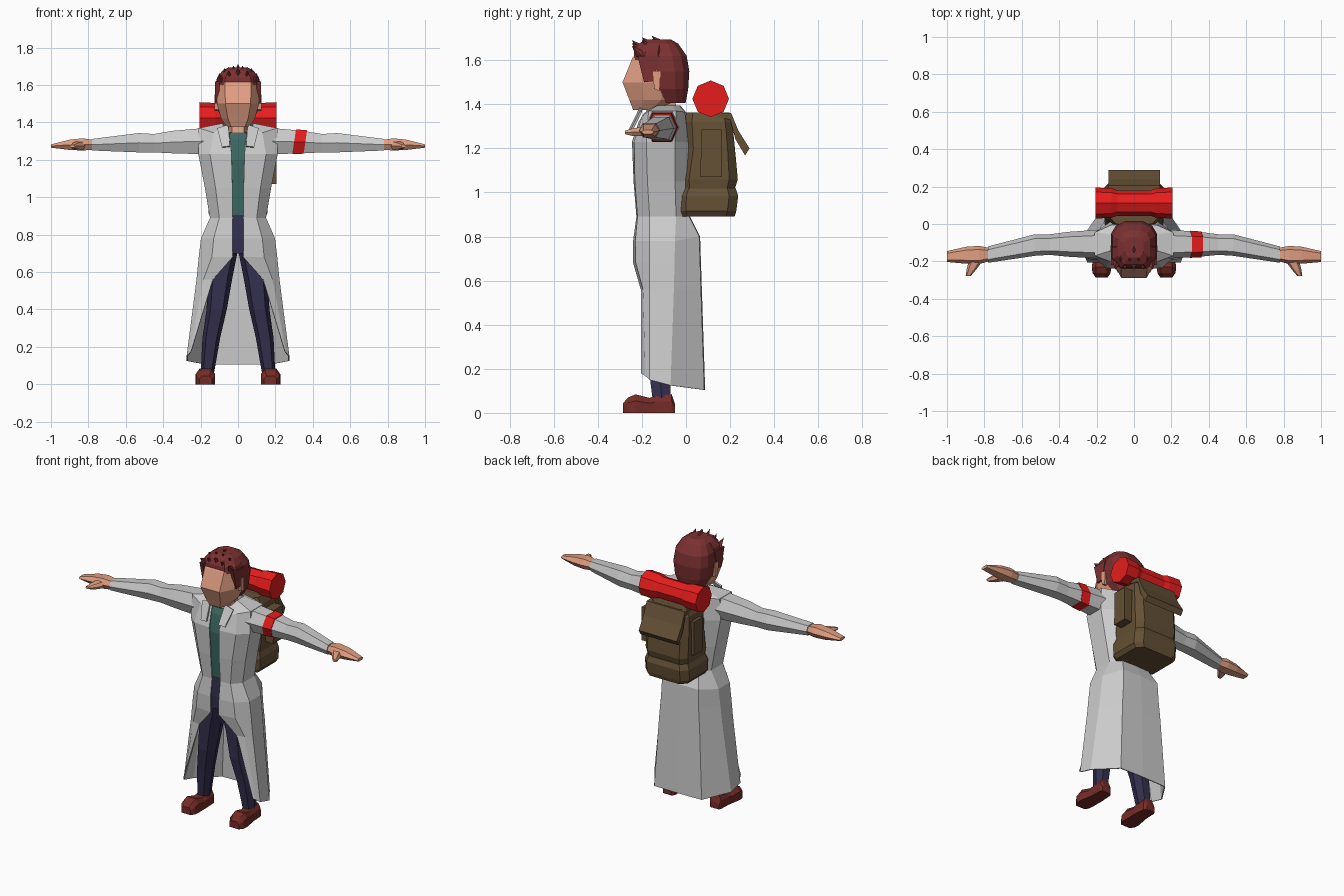
import bpy, math
from mathutils import Vector
import bmesh

COL = {
    "skin": (0.75, 0.34, 0.22, 1), "hair": (0.2, 0.03, 0.03, 1), "red": (0.8, 0.012, 0.012, 1),
    "olive": (0.13, 0.08, 0.035, 1), "navy": (0.035, 0.03, 0.08, 1), "teal": (0.045, 0.14, 0.12, 1),
    "shoe": (0.18, 0.025, 0.02, 1), "grey": None,
}
MATS = {}
for key, c in COL.items():
    if c:
        MATS[key] = bpy.data.materials.new(key)
        MATS[key].diffuse_color = c

HEX = [(-1, 0), (-.6, 1), (.6, 1), (1, 0), (.6, -1), (-.6, -1)]
BOX = [(-1, -.7), (-1, .7), (-.75, 1), (.75, 1), (1, .7), (1, -.7), (.75, -1), (-.75, -1)]
OCT = [(math.cos(i * math.pi / 4), math.sin(i * math.pi / 4)) for i in range(8)]
# head section: narrow flat face at the front, broad sides
FACE = [(-.6, -1), (.6, -1), (1, -.35), (1, .4), (.55, 1), (-.55, 1), (-1, .4), (-1, -.35)]


def make(name, verts, faces, col, mirror=False, thick=0):
    me = bpy.data.meshes.new(name)
    me.from_pydata([tuple(v) for v in verts], [], faces)
    bm = bmesh.new()
    bm.from_mesh(me)
    bmesh.ops.recalc_face_normals(bm, faces=bm.faces)
    bm.to_mesh(me)
    bm.free()
    ob = bpy.data.objects.new(name, me)
    bpy.context.collection.objects.link(ob)
    if col in MATS:
        me.materials.append(MATS[col])
    if mirror:
        ob.modifiers.new("mirror", 'MIRROR')
    if thick:
        ob.modifiers.new("solid", 'SOLIDIFY').thickness = thick
    return ob


def loft(name, axis, secs, shape, col, mirror=False):
    """secs: (position, a0, a1, b0, b1) boxes along an axis, filled with a shape."""
    n, verts, faces = len(shape), [], []
    for t, a0, a1, b0, b1 in secs:
        for u, v in shape:
            p = [(a0 + a1) / 2 + u * (a1 - a0) / 2, (b0 + b1) / 2 + v * (b1 - b0) / 2]
            p.insert("xyz".index(axis), t)
            verts.append(p)
    for r in range(len(secs) - 1):
        for i in range(n):
            j = (i + 1) % n
            faces.append((r * n + i, r * n + j, r * n + n + j, r * n + n + i))
    faces += [tuple(range(n)), tuple(range(len(verts) - n, len(verts)))]
    return make(name, verts, faces, col, mirror)


def prism(name, pts, x0, x1, col, mirror=False):
    """Side profile (y, z) extruded along x."""
    n = len(pts)
    verts = [(x, y, z) for x in (x0, x1) for y, z in pts]
    faces = [(i, (i + 1) % n, n + (i + 1) % n, n + i) for i in range(n)]
    return make(name, verts, faces + [tuple(range(n)), tuple(range(n, 2 * n))], col, mirror)


# long open coat: each row runs from the front edge round to the back centre
rows = [
    # front x, y, z | side-front x, y | side x, y0, y1 | back corner x, y | side z, back z
    (.05, -.19, 1.36, .075, -.165, .085, -.13, -.06, .05, -.03, 1.395, 1.395),
    (.042, -.215, 1.32, .13, -.2, .21, -.17, -.045, .12, -.005, 1.37, 1.365),
    (.035, -.245, 1.23, .15, -.235, .212, -.18, -.05, .13, .01, 1.23, 1.23),
    (.03, -.238, 1.05, .12, -.232, .177, -.175, -.05, .115, .018, 1.05, 1.05),
    (.03, -.225, .89, .1, -.22, .15, -.165, -.045, .1, .015, .89, .89),
    (.03, -.24, .78, .13, -.23, .198, -.165, -.05, .13, .06, .78, .8),
    (.028, -.24, .68, .14, -.228, .21, -.165, -.052, .135, .064, .68, .68),
    (.135, -.205, .56, .185, -.195, .222, -.165, -.055, .145, .068, .56, .56),
    (.25, -.205, .18, .258, -.185, .275, -.165, -.07, .17, .083, .125, .105),
]
cv = []
for fx, fy, fz, sx, sy, x, y0, y1, bx, by, sz, bz in rows:
    cv += [(fx, fy, fz), (sx, sy, (fz + sz) / 2 if fz > .3 else .168), (x, y0, sz if fz > .3 else .15),
           (x, y1, sz), (bx, by, bz), (0, by + .004, bz)]
cf = [(r * 6 + i, r * 6 + i + 1, r * 6 + i + 7, r * 6 + i + 6) for r in range(len(rows) - 1) for i in range(5)]
make("coat", cv, cf, "grey", True, .006)
make("lapel", [(.05, -.2, 1.385), (.11, -.2, 1.365), (.085, -.25, 1.265), (.042, -.256, 1.27)],
     [(0, 1, 2, 3)], "grey", True, .01)

# sleeves, with a red band on one of them
arm = [(.18, -.185, -.03, 1.23, 1.37), (.35, -.175, -.042, 1.235, 1.355), (.45, -.165, -.055, 1.24, 1.338),
       (.53, -.17, -.055, 1.24, 1.343), (.78, -.207, -.12, 1.25, 1.312)]
loft("sleeve", "x", arm, HEX, "grey", True)
band = loft("armband", "x", [(.3, -.181, -.036, 1.23, 1.363), (.36, -.178, -.04, 1.233, 1.358)], HEX, "red")
for v in band.data.vertices:
    v.co.x += (v.co.z - 1.295) * .15

# hands
loft("hand", "x", [(.76, -.195, -.13, 1.255, 1.305), (.83, -.215, -.117, 1.25, 1.315),
                   (.9, -.212, -.122, 1.253, 1.308), (1, -.203, -.145, 1.265, 1.283)], HEX, "skin", True)
loft("thumb", "y", [(-.185, .8, .88, 1.255, 1.3), (-.245, .845, .895, 1.257, 1.29),
                    (-.277, .872, .9, 1.265, 1.28)], HEX, "skin", True)

# shirt, trousers and shoes
loft("shirt", "z", [(.9, -.09, .09, -.215, -.01), (1.2, -.13, .13, -.23, -.01),
                    (1.31, -.09, .09, -.21, -.02), (1.345, -.05, .05, -.19, -.04)], BOX, "teal")
loft("trouser_hips", "z", [(.7, -.11, .11, -.215, -.01), (.78, -.13, .13, -.22, 0),
                           (.905, -.1, .1, -.217, -.01)], BOX, "navy")
loft("trouser_leg", "z", [(.05, .13, .2, -.15, -.07), (.25, .095, .19, -.175, -.07), (.4, .06, .168, -.2, -.075),
                          (.57, .03, .16, -.205, -.055), (.72, .0, .125, -.21, -.02)], HEX, "navy", True)
loft("shoe", "y", [(-.285, .14, .205, 0, .045), (-.262, .125, .222, 0, .07), (-.23, .122, .226, 0, .084),
                   (-.165, .122, .215, 0, .068), (-.14, .122, .21, 0, .076), (-.065, .127, .207, 0, .085),
                   (-.05, .14, .2, 0, .04)],
     [(-1, -1), (-1, .3), (-.6, 1), (.6, 1), (1, .3), (1, -1)], "shoe", True)

# head and neck
loft("neck", "z", [(1.31, -.055, .055, -.19, -.04), (1.45, -.05, .05, -.165, -.05)], HEX, "skin")
loft("head", "z", [(1.375, -.06, .06, -.24, -.12), (1.42, -.09, .09, -.257, -.05), (1.5, -.113, .113, -.288, -.03),
                   (1.61, -.115, .115, -.243, -.03), (1.66, -.09, .09, -.2, -.05)], FACE, "skin")
prism("ear", [(-.145, 1.47), (-.15, 1.55), (-.115, 1.55), (-.12, 1.46)], .105, .125, "skin", True)

# hair: back shell, front cap, sideburns and forward-leaning spikes
loft("hair_back", "z", [(1.405, -.075, .075, -.09, -.002), (1.47, -.11, .11, -.12, .01), (1.55, -.122, .122, -.13, .015),
                        (1.62, -.115, .115, -.14, .003), (1.675, -.085, .085, -.14, -.035),
                        (1.695, -.05, .05, -.14, -.07)],
     [(-1, -1), (1, -1), (1, .1), (.8, .65), (.4, 1), (-.4, 1), (-.8, .65), (-1, .1)], "hair")
loft("hair_cap", "z", [(1.6, -.122, .122, -.238, -.08), (1.64, -.112, .112, -.235, -.08),
                       (1.675, -.085, .085, -.215, -.08), (1.695, -.05, .05, -.18, -.09)], FACE, "hair")
prism("sideburn", [(-.19, 1.5), (-.15, 1.505), (-.13, 1.57), (-.12, 1.62), (-.22, 1.62)], .1, .122, "hair", True)
sv, sf = [], []
for y, z, xs in ((-.2, 1.655, (-.09, -.045, 0, .045, .09)), (-.155, 1.675, (-.065, -.022, .022, .065)),
                 (-.11, 1.675, (-.045, 0, .045))):
    for x in xs:
        b, k = Vector((x, y, z - abs(x) * .3)), len(sv)
        sv += [b + Vector(o) for o in ((-.024, 0, -.01), (0, -.025, -.015), (.024, 0, -.01), (0, .04, .0),
                                       (x * .12, -.045, .036))]
        sf += [(k + i, k + (i + 1) % 4, k + 4) for i in range(4)] + [(k, k + 3, k + 2, k + 1)]
make("hair_spikes", sv, sf, "hair")

# backpack with bottom roll, lid flap, pockets and bedroll
loft("pack_body", "z", [(1.01, -.145, .145, -.02, .22), (1.06, -.152, .152, -.025, .235), (1.2, -.152, .152, 0, .222),
                        (1.32, -.145, .145, -.005, .21), (1.362, -.125, .125, 0, .198)], BOX, "olive")
loft("pack_bottom", "z", [(.89, -.14, .14, -.035, .22), (.915, -.158, .158, -.04, .228), (.985, -.158, .158, -.04, .237),
                          (1.02, -.145, .145, -.025, .225)], BOX, "olive")
prism("pack_flap", [(.06, 1.366), (.205, 1.36), (.238, 1.28), (.288, 1.2), (.268, 1.168), (.225, 1.24), (.2, 1.33)],
      -.135, .138, "olive")
pocket = [(.065, 1.07), (.16, 1.07), (.16, 1.285), (.07, 1.285)]
prism("pocket_right", pocket, .14, .207, "olive")
prism("pocket_left", pocket, -.168, -.14, "olive")
loft("bedroll", "x", [(x, .112 - r, .112 + r, 1.425 - r, 1.425 + r) for x, r in
                      ((-.205, .083), (-.12, .079), (-.088, .068), (.088, .068), (.12, .079), (.205, .083))],
     OCT, "red")
